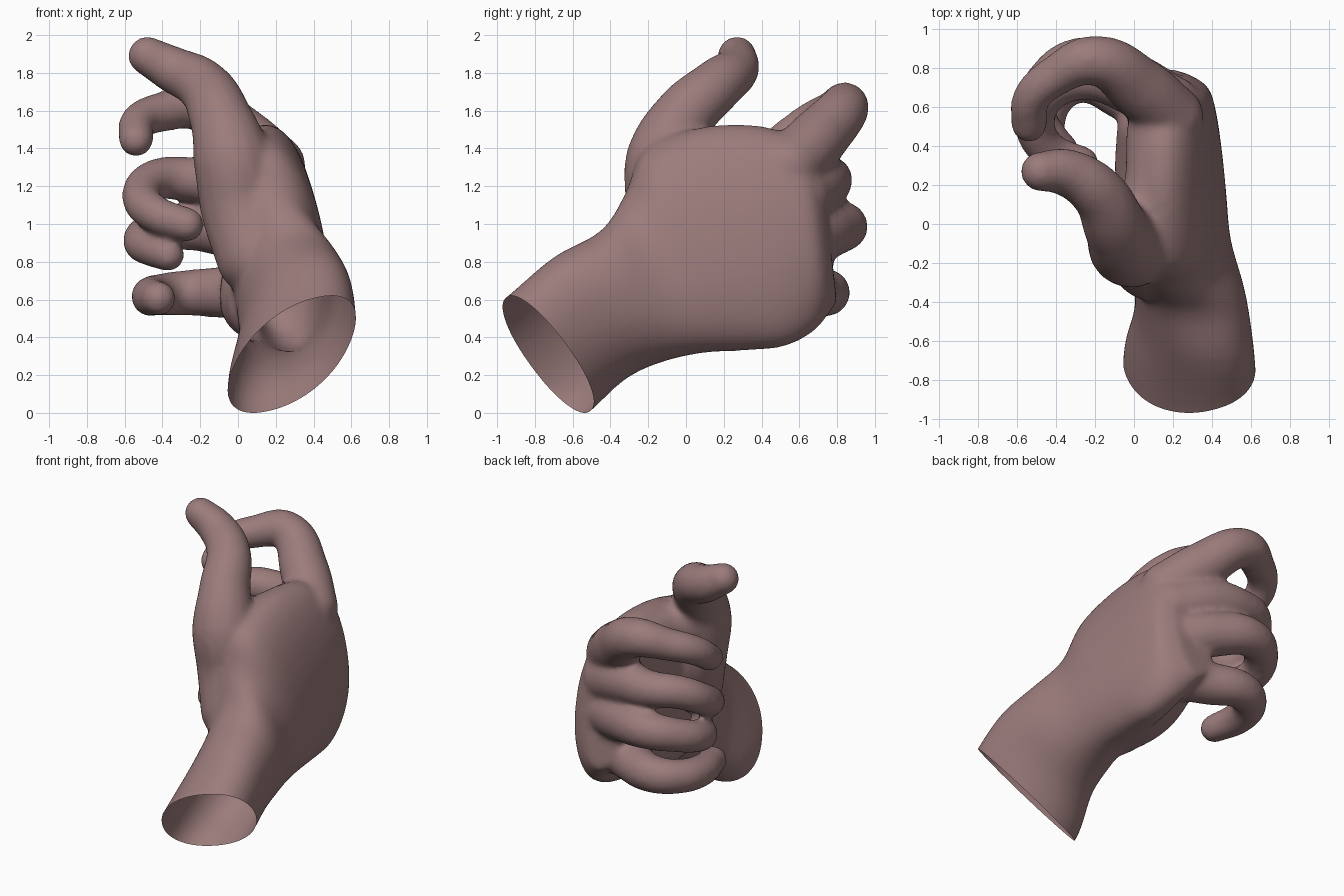
import bpy, bmesh, math
from mathutils import Vector

cube = bpy.data.objects.get("Cube")
if cube:
    bpy.data.objects.remove(cube)

skin = bpy.data.materials.new("muted rose skin")
skin.use_nodes = True
COLOR = (0.33, 0.2, 0.2, 1)
skin.diffuse_color = COLOR
skin.node_tree.nodes["Principled BSDF"].inputs["Base Color"].default_value = COLOR

body = bmesh.new()


def refine(rows, steps=4):
    """Catmull-Rom interpolation between rows of numbers."""
    rows = [Vector(r) for r in rows]
    out = []
    for i in range(len(rows) - 1):
        a, b = rows[i], rows[i + 1]
        ma = (b - rows[max(i - 1, 0)]) / 2
        mb = (rows[min(i + 2, len(rows) - 1)] - a) / 2
        for k in range(steps):
            t = k / steps
            h = t * t * (3 - 2 * t)
            out.append(a * (1 - h) + b * h + ma * (t * (1 - t) ** 2) - mb * (t * t * (1 - t)))
    return out + [rows[-1]]


def loft(sections, sides=40, power=0.93):
    """Closed loft; section = top y, z, bottom y, z, top x, bottom x, half thickness."""
    rings = []
    for ty, tz, by, bz, tx, bx, half in refine(sections):
        top, bottom = Vector((tx, ty, tz)), Vector((bx, by, bz))
        mid, arm = (top + bottom) / 2, (top - bottom) / 2
        ring = []
        for i in range(sides):
            a = 2 * math.pi * i / sides
            c, s = math.cos(a), math.sin(a)
            u = math.copysign(abs(c) ** power, c)
            v = math.copysign(abs(s) ** power, s)
            ring.append(body.verts.new(mid + arm * u + Vector((half * v, 0, 0))))
        rings.append(ring)
    for a, b in zip(rings, rings[1:]):
        for i in range(sides):
            j = (i + 1) % sides
            body.faces.new((a[i], a[j], b[j], b[i]))
    body.faces.new(rings[0][::-1])
    body.faces.new(rings[-1])


def finger(points):
    """Tapered tube through (x, y, z, radius) points, with rounded ends."""
    curve = bpy.data.curves.new("finger_path", 'CURVE')
    curve.dimensions = '3D'
    curve.bevel_depth = 1
    curve.bevel_resolution = 6
    curve.use_fill_caps = True
    spline = curve.splines.new('BEZIER')
    spline.bezier_points.add(len(points) - 1)
    for bp, (x, y, z, r) in zip(spline.bezier_points, points):
        bp.co = (x, y, z)
        bp.radius = r
        bp.handle_left_type = bp.handle_right_type = 'AUTO'
    path = bpy.data.objects.new("finger_path", curve)
    bpy.context.collection.objects.link(path)
    bpy.context.view_layer.update()
    mesh = bpy.data.meshes.new_from_object(
        path.evaluated_get(bpy.context.evaluated_depsgraph_get()))
    body.from_mesh(mesh)
    bpy.data.objects.remove(path)
    bpy.data.meshes.remove(mesh)
    for x, y, z, r in (points[0], points[-1]):
        ball = bmesh.ops.create_icosphere(body, subdivisions=3, radius=r)
        bmesh.ops.translate(body, verts=ball["verts"], vec=(x, y, z))


# Wrist and palm
loft([
    (-1.16, .48, -.72, -.13, .42, .16, .315),
    (-.96, .62, -.52, .01, .42, .16, .31),
    (-.70, .84, -.33, .185, .40, .21, .285),
    (-.45, .98, -.15, .275, .32, .24, .28),
    (-.32, 1.18, .08, .33, .18, .27, .265),
    (-.21, 1.42, .33, .345, .14, .27, .26),
    (.10, 1.53, .52, .365, .14, .27, .235),
    (.42, 1.53, .67, .44, .15, .24, .22),
    (.62, 1.44, .75, .53, .15, .19, .21),
    (.71, 1.35, .80, .60, .12, .13, .15),
])

# Fleshy pad along the little-finger side of the palm
finger([(.14, -.02, .58, .2), (.09, .25, .61, .19), (.09, .48, .72, .18)])
# Thumb, and the web joining it to the palm
finger([(.10, -.18, .85, .22), (.02, -.11, 1.1, .22), (-.03, -.11, 1.36, .21),
        (-.09, -.02, 1.57, .168), (-.19, .165, 1.75, .143),
        (-.35, .265, 1.835, .124), (-.48, .27, 1.905, .104)])
finger([(-.03, -.05, 1.35, .16), (.08, .15, 1.37, .145), (.13, .47, 1.34, .17)])
# Index finger
finger([(.19, .55, 1.32, .17), (.03, .70, 1.47, .16), (-.21, .84, 1.635, .13),
        (-.39, .77, 1.61, .107), (-.525, .65, 1.555, .098), (-.54, .51, 1.46, .092)])
# Middle finger
finger([(.18, .60, 1.16, .17), (-.03, .715, 1.23, .148), (-.25, .755, 1.25, .12),
        (-.43, .69, 1.25, .11), (-.51, .53, 1.16, .105),
        (-.44, .38, 1.07, .1), (-.27, .31, 1.01, .092)])
# Ring finger
finger([(.18, .60, .92, .17), (-.05, .755, .98, .148), (-.27, .835, 1.0, .126),
        (-.44, .74, .97, .112), (-.505, .58, .92, .105), (-.44, .45, .88, .098),
        (-.37, .38, .85, .088)])
# Little finger
finger([(.17, .56, .69, .16), (-.05, .67, .655, .14), (-.27, .745, .65, .122),
        (-.41, .66, .64, .112), (-.46, .50, .63, .106), (-.42, .30, .62, .092)])

# Blend the parts into one skin
mesh = bpy.data.meshes.new("hand")
body.to_mesh(mesh)
body.free()
hand = bpy.data.objects.new("hand", mesh)
bpy.context.collection.objects.link(hand)
remesh = hand.modifiers.new("blend", 'REMESH')
remesh.mode = 'VOXEL'
remesh.voxel_size = 0.018
smooth = hand.modifiers.new("soften", 'SMOOTH')
smooth.factor = 0.5
smooth.iterations = 16
bpy.context.view_layer.update()
blended = bpy.data.meshes.new_from_object(
    hand.evaluated_get(bpy.context.evaluated_depsgraph_get()))
hand.modifiers.clear()
hand.data = blended
bpy.data.meshes.remove(mesh)
blended.name = "hand"

# Open the wrist with a slanted cut
bm = bmesh.new()
bm.from_mesh(blended)
bmesh.ops.bisect_plane(bm, geom=bm.verts[:] + bm.edges[:] + bm.faces[:],
                       plane_co=(.28, -.725, .315), plane_no=(-.17, .354, .335),
                       clear_inner=True)
# Rest the hand on the ground
low = min(v.co.z for v in bm.verts)
bmesh.ops.translate(bm, verts=bm.verts[:], vec=(0, 0, -low))
for f in bm.faces:
    f.smooth = True
bm.to_mesh(blended)
bm.free()
blended.materials.clear()
blended.materials.append(skin)
